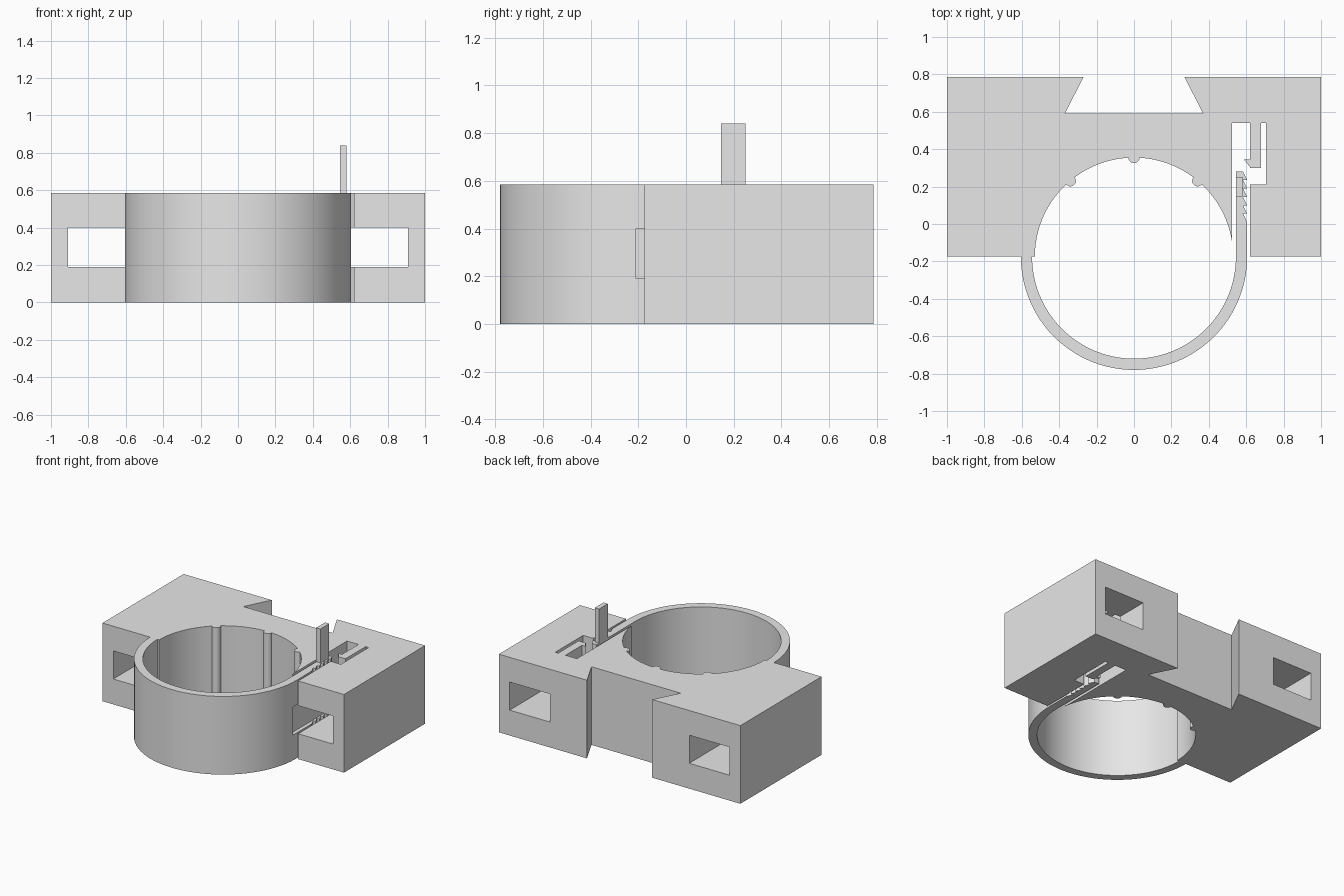
import bpy, bmesh
from math import cos, sin, radians, sqrt

if "Cube" in bpy.data.objects:
    bpy.data.objects.remove(bpy.data.objects["Cube"])

HEIGHT = 0.585
CY = -0.175            # ring and bore centre on y
BORE, R_IN, R_OUT = 0.53, 0.545, 0.605

grey = bpy.data.materials.new("light grey")
grey.diffuse_color = (0.8, 0.8, 0.8, 1)
grey.use_nodes = True
grey.node_tree.nodes["Principled BSDF"].inputs["Base Color"].default_value = grey.diffuse_color


def prism(name, outline, z0, z1):
    """Extrude a closed xy outline from z0 to z1."""
    bm = bmesh.new()
    base = bm.faces.new([bm.verts.new((x, y, z0)) for x, y in outline])
    top = bmesh.ops.extrude_face_region(bm, geom=[base], use_keep_orig=True)
    bmesh.ops.translate(bm, vec=(0, 0, z1 - z0),
                        verts=[v for v in top["geom"] if isinstance(v, bmesh.types.BMVert)])
    bmesh.ops.recalc_face_normals(bm, faces=bm.faces)
    mesh = bpy.data.meshes.new(name)
    bm.to_mesh(mesh)
    bm.free()
    mesh.materials.append(grey)
    ob = bpy.data.objects.new(name, mesh)
    bpy.context.collection.objects.link(ob)
    return ob


def box(name, x0, x1, y0, y1, z0, z1):
    return prism(name, [(x0, y0), (x1, y0), (x1, y1), (x0, y1)], z0, z1)


def polar(r, deg, cx=0.0, cy=CY):
    return (cx + r * cos(radians(deg)), cy + r * sin(radians(deg)))


# Outer band of the ring, from the block round to the strap
outline = [(-1, CY)]
outline += [polar(R_OUT, a) for a in range(180, 361, 3)]

# Ratchet teeth along the free strap end
for i in range(6):
    y = 0.01 + 0.045 * i
    outline += [(R_OUT, y)] if i == 0 else [(0.583, y), (R_OUT, y)]
outline += [(0.583, 0.28), (R_IN, 0.28)]

# Inner band of the ring
outline += [polar(R_IN, a) for a in range(360, 179, -3)]

# Bore in the block with three small ribs
ribs = (130, 90, 50)
for a in range(180, 9, -2):
    if a in ribs:
        cx, cy = polar(BORE, a)
        outline += [polar(0.03, a + 180 + t, cx, cy) for t in range(-90, 91, 18)]
    elif all(abs(a - r) > 3.5 for r in ribs):
        outline.append(polar(BORE, a))
outline.append((0.525, CY + sqrt(BORE ** 2 - 0.525 ** 2)))

# Strap slot, spring arm with pawl, and the relief gap behind it
outline += [(0.525, 0.54), (0.62, 0.54), (0.62, 0.345), (0.588, 0.345),
            (0.62, 0.305), (0.62, 0.30), (0.68, 0.30), (0.68, 0.54),
            (0.705, 0.54), (0.705, 0.21), (0.62, 0.21), (0.62, CY)]

# Block outside with the dovetail groove at the back
outline += [(1, CY), (1, 0.785), (0.27, 0.785), (0.37, 0.59),
            (-0.37, 0.59), (-0.27, 0.785), (-1, 0.785)]

clamp = prism("clamp_body", outline, 0, HEIGHT)
bpy.context.view_layer.objects.active = clamp
clamp.select_set(True)

# Rectangular tunnels through both sides of the block
for side in (-1, 1):
    x0, x1 = sorted((side * 0.577, side * 0.91))
    cutter = box("tunnel_cutter", x0, x1, -0.21, 1.0, 0.19, 0.40)
    cutter.hide_render = True
    mod = clamp.modifiers.new("tunnel", "BOOLEAN")
    mod.operation = "DIFFERENCE"
    mod.solver = "EXACT"
    mod.object = cutter
    bpy.ops.object.modifier_apply(modifier=mod.name)
    bpy.data.objects.remove(cutter)

bpy.ops.object.shade_smooth_by_angle(angle=radians(25))

# Upright pull tab on the strap end
box("pull_tab", 0.545, 0.58, 0.147, 0.25, HEIGHT - 0.03, 0.84)
